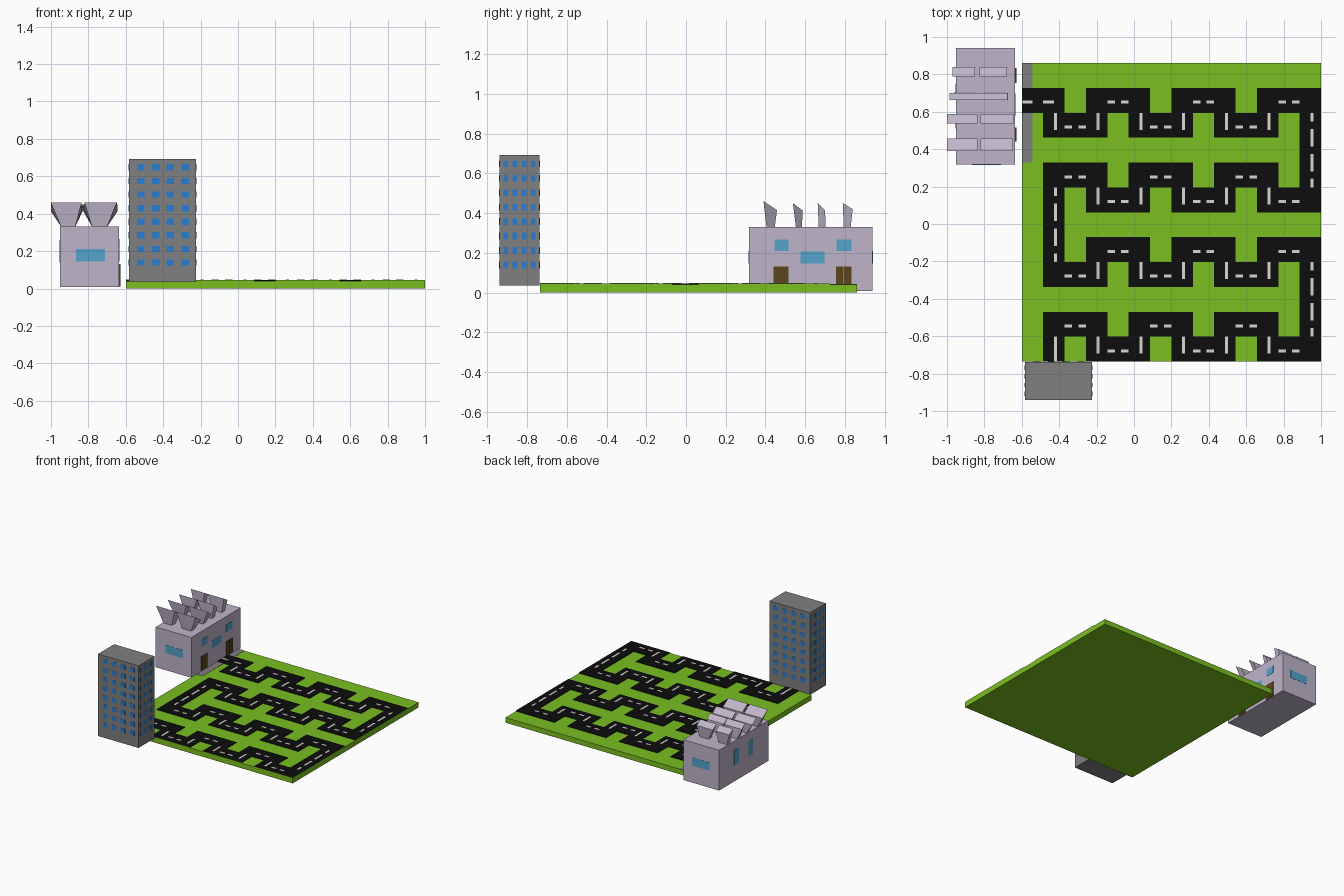
import bpy, bmesh

if "Cube" in bpy.data.objects:
    bpy.data.objects.remove(bpy.data.objects["Cube"])

def srgb(*c):
    return tuple(v / 12.92 if v < 0.04 else ((v + 0.055) / 1.055) ** 2.4 for v in c) + (1.0,)

def material(name, *c):
    m = bpy.data.materials.new(name)
    m.diffuse_color = srgb(*c)
    m.use_nodes = True
    m.node_tree.nodes["Principled BSDF"].inputs["Base Color"].default_value = m.diffuse_color
    return m

GRASS = material("grass_green", 0.48, 0.75, 0.13)
ASPHALT = material("asphalt_black", 0.05, 0.05, 0.055)
PAINT = material("road_paint", 0.85, 0.85, 0.83)
CONCRETE = material("concrete_grey", 0.50, 0.50, 0.50)
TOWER_GLASS = material("tower_glass_blue", 0.16, 0.49, 0.82)
WALL = material("factory_lavender", 0.75, 0.71, 0.79)
GLASS = material("factory_glass", 0.33, 0.64, 0.80)
WOOD = material("door_brown", 0.36, 0.27, 0.12)

def finish(name, bm, *mats):
    me = bpy.data.meshes.new(name)
    bm.normal_update()
    bm.to_mesh(me)
    bm.free()
    for m in mats:
        me.materials.append(m)
    ob = bpy.data.objects.new(name, me)
    bpy.context.collection.objects.link(ob)
    return ob

def add_box(bm, x0, x1, y0, y1, z0, z1):
    verts = bmesh.ops.create_cube(bm, size=1)["verts"]
    for v in verts:
        v.co.x = x1 if v.co.x > 0 else x0
        v.co.y = y1 if v.co.y > 0 else y0
        v.co.z = z1 if v.co.z > 0 else z0
    return verts

def boxes(name, mat, items):
    bm = bmesh.new()
    for b in items:
        add_box(bm, *b)
    return finish(name, bm, mat)

# Ground layout: 14 x 12 cells, road follows a winding path
X0, X1, Y0, Y1 = -0.60, 1.0, -0.735, 0.86
NX, NY = 14, 12
CW, CH = (X1 - X0) / NX, (Y1 - Y0) / NY
GRASS_Z, ROAD_Z = 0.041, 0.046
right, left = "RRURRD" * 2 + "RRURR", "LLULLD" * 2 + "LLULL"
moves = "RD" + right + "DDDD" + left + "DDDD" + right + "DDDD" + left + "D"
STEP = {"R": (1, 0), "L": (-1, 0), "U": (0, -1), "D": (0, 1)}
path = [(0, 1)]
for m in moves:
    path.append((path[-1][0] + STEP[m][0], path[-1][1] + STEP[m][1]))
road = set(path)

# Ground slab with raised road cells
bm = bmesh.new()
bmesh.ops.create_grid(bm, x_segments=NX, y_segments=NY, size=1)
for v in bm.verts:
    v.co = (X0 + (v.co.x + 1) / 2 * (X1 - X0), Y0 + (v.co.y + 1) / 2 * (Y1 - Y0), GRASS_Z)
def cell(f):
    c = f.calc_center_median()
    return int((c.x - X0) / CW), int((Y1 - c.y) / CH)
lanes = [f for f in bm.faces if cell(f) in road]
up = bmesh.ops.extrude_face_region(bm, geom=lanes)["geom"]
for v in up:
    if isinstance(v, bmesh.types.BMVert):
        v.co.z = ROAD_Z
for f in bm.faces:
    c = f.calc_center_median()
    rim = min(c.x - X0, X1 - c.x, c.y - Y0, Y1 - c.y) < 0.001
    f.material_index = int(c.z > GRASS_Z + 0.001 and not rim)
slab = add_box(bm, X0, X1, Y0, Y1, 0, GRASS_Z)
top = [f for f in slab[0].link_faces[:] + slab[-1].link_faces[:]
       if all(v.co.z > 0.01 for v in f.verts)]
bmesh.ops.delete(bm, geom=list(set(top)), context="FACES_ONLY")
finish("ground_with_road", bm, GRASS, ASPHALT)

# Painted lane dashes
dashes, W = [], 0.008
def dash(c0, c1, r0, r1):
    x0, x1 = X0 + c0 * CW, X0 + c1 * CW
    y0, y1 = Y1 - r1 * CH, Y1 - r0 * CH
    if c0 == c1:
        x0, x1 = x0 - W, x1 + W
    else:
        y0, y1 = y0 - W, y1 + W
    dashes.append((x0, x1, y0, y1, ROAD_Z - 0.001, ROAD_Z + 0.0015))
dash(0, 0.5, 1.57, 1.57)
dash(1, 1.5, 1.57, 1.57)
dash(1.57, 1.57, 11.3, 12)
for i in range(1, len(moves)):
    a, b = moves[i - 1], moves[i]
    (c, r) = path[i]
    if a == b:                                   # straight cell: two dashes
        for s, e in ((0, 0.35), (0.65, 1)):
            if a in "RL":
                dash(c + s, c + e, r + 0.57, r + 0.57)
            else:
                dash(c + 0.57, c + 0.57, r + s, r + e)
    elif b in "UD" and moves[i:i + 2] != b * 2:  # short vertical link
        low = max(r, path[i + 1][1])
        dash(c + 0.57, c + 0.57, low, low + 0.68)
boxes("lane_dashes", PAINT, dashes)

# Pavement strip beside the factory
boxes("pavement", CONCRETE, [(X0, X0 + CW / 2, Y1 - r1 * CH, Y1 - r0 * CH, 0.038, 0.043)
                             for r0, r1 in ((0, 1), (2, 4))])

# Tower block with windows on all four sides
TX0, TX1, TY0, TY1, E = -0.583, -0.224, -0.94, -0.737, 0.0015
boxes("tower", CONCRETE, [(TX0, TX1, TY0, TY1, 0.035, 0.693)])
panes = []
for row in range(8):
    z = 0.139 + row * 0.0727
    z0, z1 = z - 0.017, z + 0.017
    for k in range(4):
        x = -0.52 + k * 0.0795
        y = -0.908 + k * 0.0467
        for f in (TY0, TY1):
            panes.append((x - 0.02, x + 0.02, f - E, f + E, z0, z1))
        for f in (TX0, TX1):
            panes.append((f - E, f + E, y - 0.0115, y + 0.0115, z0, z1))
boxes("tower_windows", TOWER_GLASS, panes)

# Factory body, windows and doors
FX0, FX1, FY0, FY1 = -0.952, -0.635, 0.317, 0.94
boxes("factory", WALL, [(FX0, FX1, FY0, FY1, 0.008, 0.331)])
glass = [(-0.866, -0.711, f - E, f + E, 0.145, 0.21) for f in (FY0, FY1)]
for y0, y1, z0, z1 in ((0.445, 0.517, 0.208, 0.266), (0.758, 0.833, 0.208, 0.266),
                       (0.577, 0.698, 0.145, 0.206)):
    glass.append((FX1 - E, FX1 + E, y0, y1, z0, z1))
for y0 in (0.51, 0.69):
    glass.append((FX0 - E, FX0 + E, y0, y0 + 0.06, 0.14, 0.26))
boxes("factory_windows", GLASS, glass)
boxes("factory_doors", WOOD, [(FX1 - E, FX1 + 0.006, y0, y1, 0.01, 0.131)
                              for y0, y1 in ((0.44, 0.515), (0.754, 0.793), (0.795, 0.834))])

# Flared roof vents with tops sloping toward the back: (top x range, base x range)
bm = bmesh.new()
for y0, y1, b0, b1, zf, zb, xl, xr in (
        (0.39, 0.458, 0.405, 0.447, 0.460, 0.415, (-1.0, -0.836), (-0.82, -0.648)),
        (0.538, 0.588, 0.553, 0.583, 0.450, 0.412, (-1.0, -0.836), (-0.82, -0.645)),
        (0.663, 0.700, 0.668, 0.703, 0.450, 0.415, (-0.987, -0.83), (-0.828, -0.675)),
        (0.789, 0.839, 0.794, 0.829, 0.450, 0.420, (-0.97, -0.85), (-0.825, -0.68))):
    for (t0, t1), (s0, s1) in ((xl, (-0.945, -0.87)), (xr, (-0.78, -0.70))):
        for v in add_box(bm, 0, 1, 0, 1, 0, 1):
            px, py, pz = (q > 0.5 for q in v.co)
            if pz:
                v.co = (t1 if px else t0, y1 if py else y0, zb if py else zf)
            else:
                v.co = (s1 if px else s0, b1 if py else b0, 0.33)
finish("roof_vents", bm, WALL)
